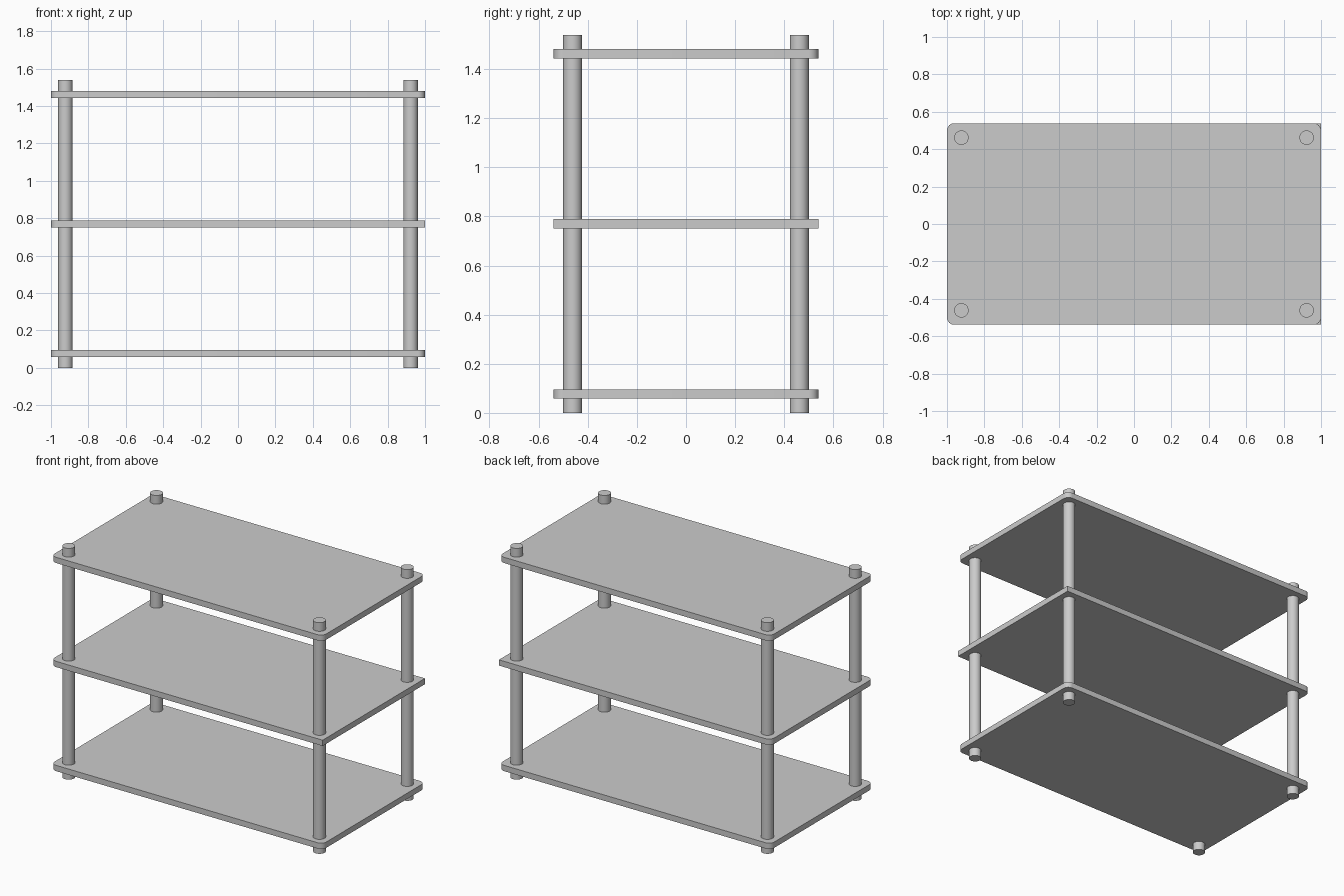
import bpy
import bmesh
from math import radians

U = 1 / 26  # design unit

if "Cube" in bpy.data.objects:
    bpy.data.objects.remove(bpy.data.objects["Cube"])

grey = bpy.data.materials.new("light_grey")
grey.use_nodes = True
colour = (0.6, 0.6, 0.6, 1)
grey.diffuse_color = colour
grey.node_tree.nodes["Principled BSDF"].inputs["Base Color"].default_value = colour


def finish(bm, name, location):
    """Turn a bmesh into a named, smooth-shaded grey object."""
    mesh = bpy.data.meshes.new(name)
    bm.to_mesh(mesh)
    bm.free()
    mesh.materials.append(grey)
    obj = bpy.data.objects.new(name, mesh)
    obj.location = location
    bpy.context.collection.objects.link(obj)
    bpy.ops.object.select_all(action="DESELECT")
    obj.select_set(True)
    bpy.context.view_layer.objects.active = obj
    bpy.ops.object.shade_smooth_by_angle(angle=radians(30))


def shelf(name, z, square_left=False):
    """Flat board with rounded upright corners; the left pair can stay square."""
    bm = bmesh.new()
    bmesh.ops.create_cube(bm, size=1)
    bmesh.ops.scale(bm, vec=(52 * U, 28 * U, U), verts=bm.verts)
    corners = []
    for e in bm.edges:
        a, b = e.verts
        if abs(a.co.z - b.co.z) > U / 2 and not (square_left and a.co.x > 0):
            corners.append(e)
    bmesh.ops.bevel(bm, geom=corners, offset=U, segments=8, profile=0.5,
                    affect="EDGES")
    finish(bm, name, (0, 0, z))


def post(name, x, y):
    """Round upright running through all the shelves."""
    bm = bmesh.new()
    bmesh.ops.create_cone(bm, cap_ends=True, segments=48, radius1=U, radius2=U,
                          depth=40 * U)
    finish(bm, name, (x, y, 20 * U))


# Shelves
shelf("bottom_shelf", 2 * U)
shelf("middle_shelf", 20 * U, square_left=True)
shelf("top_shelf", 38 * U)

# Corner posts
for side, x in (("left", 24 * U), ("right", -24 * U)):
    for end, y in (("front", -12 * U), ("back", 12 * U)):
        post(f"{end}_{side}_post", x, y)
